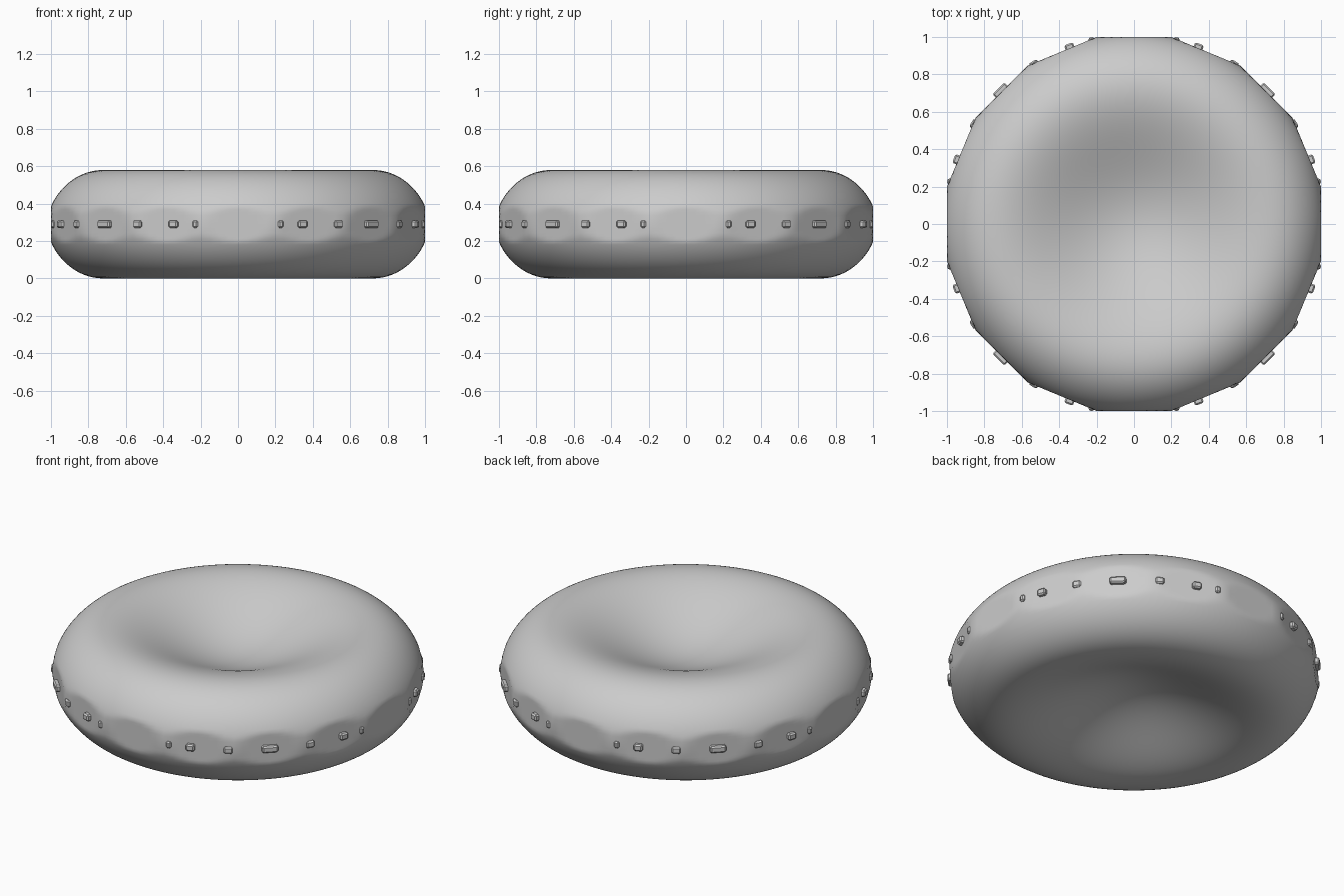
import bpy, bmesh, math
from mathutils import Matrix, Vector

cube = bpy.data.objects.get("Cube")
if cube:
    bpy.data.objects.remove(cube)

RADIUS = 1.02      # radius before the rim is trimmed
HALF = 0.29        # half of the greatest thickness
SIDES = 128

grey = bpy.data.materials.new("plain grey")
grey.use_nodes = True
colour = (0.6, 0.6, 0.6, 1)
grey.diffuse_color = colour
grey.node_tree.nodes["Principled BSDF"].inputs["Base Color"].default_value = colour


def half_height(u):
    """Biconcave disc profile, u runs from 0 at the centre to 1 at the rim."""
    return HALF / 0.656 * math.sqrt(max(0, 1 - u * u)) * (0.207 + 2.003 * u**2 - 1.123 * u**4)


def add_object(name, bm):
    mesh = bpy.data.meshes.new(name)
    bmesh.ops.recalc_face_normals(bm, faces=bm.faces)
    bm.to_mesh(mesh)
    bm.free()
    mesh.materials.append(grey)
    obj = bpy.data.objects.new(name, mesh)
    bpy.context.collection.objects.link(obj)
    return obj


# Dimpled disc: a profile from the lower centre round the rim to the upper centre
bm = bmesh.new()
steps = 96
points = []
for i in range(steps + 1):
    t = math.pi * i / steps
    u = math.sin(t)
    side = -1 if t < math.pi / 2 else 1
    points.append(bm.verts.new((RADIUS * u, 0, HALF + side * half_height(u))))
edges = [bm.edges.new(pair) for pair in zip(points, points[1:])]
bmesh.ops.spin(bm, geom=points + edges, axis=(0, 0, 1), cent=(0, 0, 0),
               angle=math.tau, steps=SIDES, use_merge=True)
bmesh.ops.remove_doubles(bm, verts=bm.verts, dist=0.0005)

# Trim the rim to sixteen shallow flats
sector = math.tau / 16
for v in bm.verts:
    angle = math.atan2(v.co.y, v.co.x)
    off = angle - round(angle / sector) * sector
    limit = 1 / math.cos(off)
    r = math.hypot(v.co.x, v.co.y)
    if r > limit:
        v.co.x *= limit / r
        v.co.y *= limit / r
disc = add_object("dimpled_disc", bm)
bpy.context.view_layer.objects.active = disc
disc.select_set(True)
bpy.ops.object.shade_smooth_by_angle(angle=math.radians(40))

# Small nubs round the rim, repeated in each quarter
bm = bmesh.new()
for quarter in range(4):
    for degrees, width in ((13, 0.03), (20, 0.05), (32, 0.05), (45, 0.09),
                           (58, 0.05), (70, 0.05), (77, 0.03)):
        turn = Matrix.Rotation(math.radians(degrees) + quarter * math.pi / 2, 4, "Z")
        place = Matrix.Translation(Vector((1.0, 0, HALF)))
        size = Matrix.Diagonal((0.05, width, 0.04, 1))
        bmesh.ops.create_cube(bm, size=1, matrix=turn @ place @ size)
bmesh.ops.bevel(bm, geom=bm.edges[:], offset=0.008, segments=1, affect="EDGES")
add_object("rim_nubs", bm)
